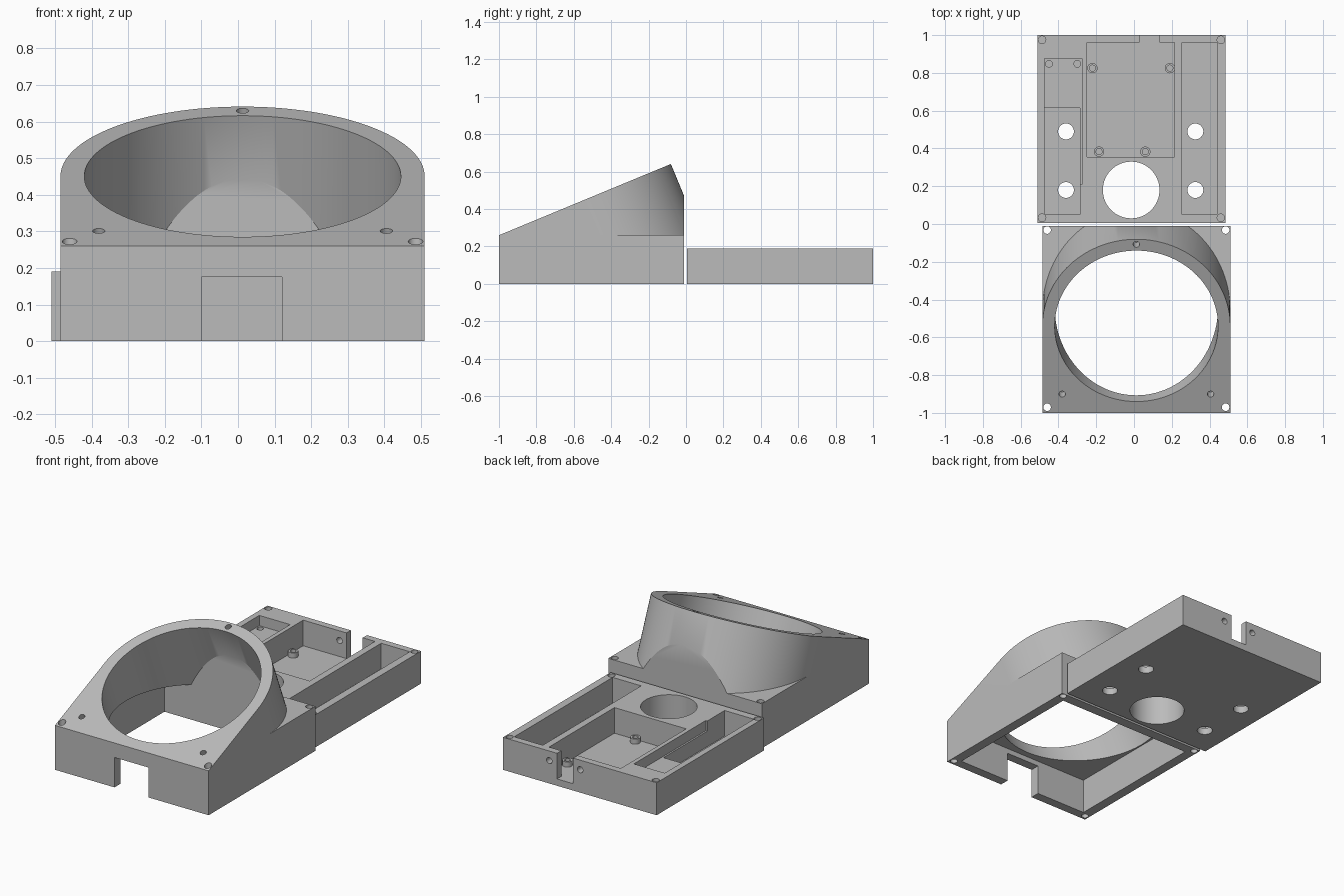
import bpy, bmesh, math
from mathutils import Matrix, Vector

cube = bpy.data.objects.get("Cube")
if cube:
    bpy.data.objects.remove(cube, do_unlink=True)

grey = bpy.data.materials.new("plain grey")
grey.use_nodes = True
GREY = (0.5, 0.5, 0.5, 1)
grey.diffuse_color = GREY
grey.node_tree.nodes["Principled BSDF"].inputs["Base Color"].default_value = GREY


def make(name, bm, matrix=Matrix()):
    bm.transform(matrix)
    bmesh.ops.recalc_face_normals(bm, faces=bm.faces)
    mesh = bpy.data.meshes.new(name)
    bm.to_mesh(mesh)
    bm.free()
    mesh.materials.append(grey)
    obj = bpy.data.objects.new(name, mesh)
    bpy.context.collection.objects.link(obj)
    return obj


def box(name, x0, x1, y0, y1, z0, z1):
    bm = bmesh.new()
    bmesh.ops.create_cube(bm, size=1)
    size = Matrix.Diagonal((x1 - x0, y1 - y0, z1 - z0, 1))
    centre = Vector((x0 + x1, y0 + y1, z0 + z1)) / 2
    return make(name, bm, Matrix.Translation(centre) @ size)


def rod(name, x, y, r, z0, z1, frame=Matrix(), sides=32):
    bm = bmesh.new()
    bmesh.ops.create_cone(bm, cap_ends=True, segments=sides, radius1=r,
                          radius2=r, depth=z1 - z0)
    return make(name, bm, frame @ Matrix.Translation((x, y, (z0 + z1) / 2)))


def combine(target, tool, operation="DIFFERENCE"):
    # Apply one boolean and discard its tool
    mod = target.modifiers.new("combine", "BOOLEAN")
    mod.operation, mod.object, mod.solver = operation, tool, "EXACT"
    bpy.context.view_layer.objects.active = target
    bpy.ops.object.modifier_apply(modifier=mod.name)
    bpy.data.objects.remove(tool, do_unlink=True)


def finish(obj):
    bpy.ops.object.select_all(action="DESELECT")
    obj.select_set(True)
    bpy.context.view_layer.objects.active = obj
    bpy.ops.object.shade_smooth_by_angle(angle=math.radians(25))


# Tilted holder: frame of the sloping top face
CX, R, BORE, BASE = 0.0125, 0.4975, 0.4325, 0.26
TILT = math.radians(22.5)
slope = (Matrix.Translation((CX, -1 + R * math.cos(TILT), BASE + R * math.sin(TILT)))
         @ Matrix.Rotation(TILT, 4, "X"))

# Arch profile, square below and round above, swept along the tilt
bm = bmesh.new()
outline = [(-R, -R), (R, -R)]
outline += [(R * math.cos(math.pi * i / 64), R * math.sin(math.pi * i / 64))
            for i in range(65)]
face = bm.faces.new([bm.verts.new((x, y, 0)) for x, y in outline])
sweep = bmesh.ops.extrude_face_region(bm, geom=[face])["geom"]
bmesh.ops.translate(bm, vec=(0, 0, -1.3),
                    verts=[v for v in sweep if isinstance(v, bmesh.types.BMVert)])
holder = make("tilted_holder", bm, slope)
combine(holder, box("trim", -1, 1, -1.5, -0.01, 0.1, 2), "INTERSECT")
combine(holder, box("base", CX - R, CX + R, -1, -0.01, 0, BASE), "UNION")

# Hollow underside, round bore and front cable opening
combine(holder, box("hollow", CX - 0.44, CX + 0.44, -0.945, -0.07, -0.1, 0.205))
bore = rod("bore", 0, 0, BORE, -0.9, 0.3, slope, 128)
combine(bore, box("limit", -1, 1, -2, -0.07, 0.1, 2), "INTERSECT")
combine(holder, bore)
combine(holder, box("opening", -0.1, 0.12, -1.1, -0.9, -0.1, 0.175))

# Corner bolt holes and screw holes in the sloping face
for x in (-0.46, 0.485):
    for y in (-0.97, -0.032):
        combine(holder, rod("bolt_hole", x, y, 0.02, -0.1, 0.5))
for x, y in ((-0.393, -0.39), (0.393, -0.39), (0, 0.468)):
    combine(holder, rod("screw_hole", x, y, 0.017, -0.07, 0.1, slope))
finish(holder)

# Component tray with pockets
TOP, FLOOR = 0.19, 0.04
tray = box("component_tray", -0.51, 0.485, 0.005, 1, 0, TOP)
combine(tray, box("middle_pocket", -0.25, 0.215, 0.355, 0.96, FLOOR, 0.3))
combine(tray, box("cable_notch", 0.03, 0.135, 0.9, 1.1, FLOOR, 0.32))
combine(tray, box("left_pocket", 0.255, 0.44, 0.05, 0.96, FLOOR, 0.3))
combine(tray, box("right_pocket", -0.475, -0.285, 0.05, 0.615, FLOOR, 0.3))
combine(tray, box("right_shelf", -0.475, -0.275, 0.21, 0.875, 0.13, 0.32))

# Through holes in the floor
combine(tray, rod("cable_hole", -0.015, 0.18, 0.15, -0.1, 0.4, sides=64))
for x in (-0.36, 0.325):
    for y in (0.18, 0.49):
        combine(tray, rod("mounting_hole", x, y, 0.042, -0.1, 0.4))

# Blind holes in the corners, the shelf and the back wall
for x in (-0.487, 0.46):
    for y in (0.033, 0.975):
        combine(tray, rod("corner_hole", x, y, 0.02, 0.06, 0.3))
for x in (-0.45, -0.3):
    combine(tray, rod("shelf_hole", x, 0.848, 0.018, 0.07, 0.3))
back = Matrix.Translation((0, 1, 0.134)) @ Matrix.Rotation(math.pi / 2, 4, "X")
for x in (-0.015, 0.185):
    combine(tray, rod("wall_hole", x, 0, 0.018, -0.1, 0.1, back))
finish(tray)

# Hollow standoffs on the middle floor
for i, (x, y) in enumerate(((-0.22, 0.825), (0.19, 0.825),
                            (-0.185, 0.383), (0.06, 0.383))):
    post = rod(f"standoff_{i + 1}", x, y, 0.027, FLOOR - 0.01, FLOOR + 0.03)
    combine(post, rod("post_hole", x, y, 0.016, FLOOR, 0.3))
    finish(post)
